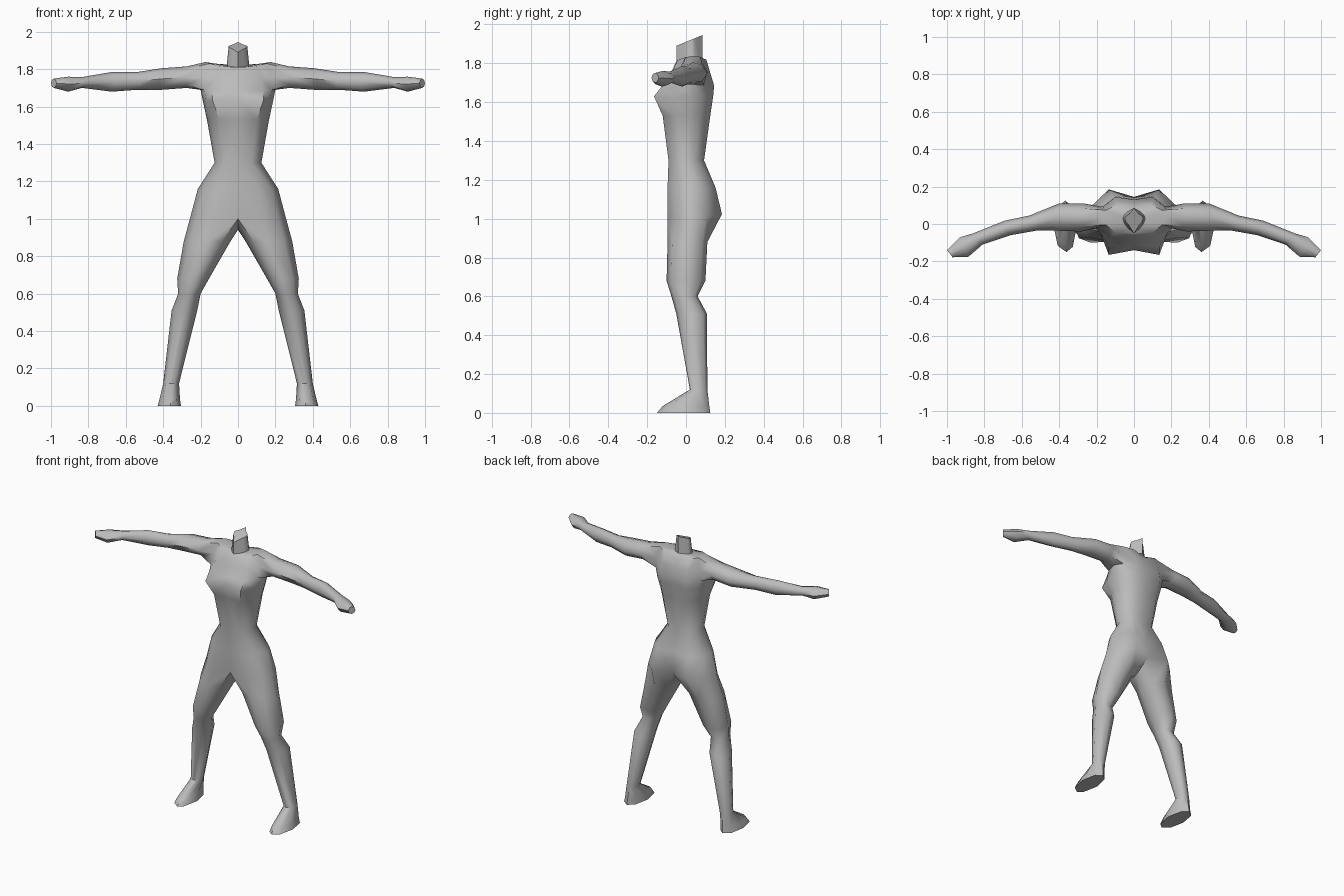
import bpy, bmesh, math

skin = bpy.data.materials.new("plain_grey")
skin.diffuse_color = (0.5, 0.5, 0.5, 1)

bm = bmesh.new()


def lerp(a, b, t):
    return a + (b - a) * t


def half_row(zf, zb, lift, w, xf, fc, ff, sy, bb, bc, xb):
    """Seven points from front centre round the side to back centre."""
    pts = [(0, fc), (xf, ff), (lerp(xf, w, .68), lerp(ff, sy, .48)), (w, sy),
           (lerp(xb, w, .68), lerp(bb, sy, .48)), (xb, bb), (0, bc)]
    return [bm.verts.new((x, y, lerp(zf, zb, (y - fc) / (bc - fc)) + lift * x / w))
            for x, y in pts]


def bridge(a, b, closed=True, skip=()):
    n = len(a)
    for i in range(n if closed else n - 1):
        if i not in skip:
            j = (i + 1) % n
            bm.faces.new((a[i], b[i], b[j], a[j]))


# Torso rows: front z, back z, side lift, half width, front x, front centre y,
# front y, side y, back y, back centre y, back x
rows = [half_row(*r) for r in [
    (1.89, 1.945, 0, .05, .025, -.05, -.01, .03, .055, .085, .025),     # neck top
    (1.81, 1.83, 0, .06, .03, -.05, -.025, .03, .065, .085, .035),      # neck base
    (1.79, 1.795, .045, .175, .10, -.06, -.045, .04, .105, .10, .09),   # shoulder
    (1.74, 1.74, .02, .20, .12, -.08, -.07, .04, .125, .115, .10),      # mid shoulder
    (1.68, 1.68, .01, .20, .135, -.115, -.12, .035, .145, .13, .10),    # armpit
    (1.63, 1.63, 0, .188, .135, -.14, -.165, .03, .14, .125, .10),      # chest
    (1.53, 1.53, 0, .166, .10, -.115, -.12, .01, .125, .115, .09),      # ribs
    (1.30, 1.30, 0, .125, .07, -.09, -.09, 0, .093, .088, .07),         # waist
    (1.16, 1.16, 0, .215, .11, -.09, -.095, .02, .152, .13, .11),       # hips
    (1.00, 1.02, 0, .255, .13, -.085, -.095, .02, .185, .145, .135),    # seat
]]
for k in range(len(rows) - 1):
    bridge(rows[k], rows[k + 1], False, skip=(2, 3) if k in (2, 3) else ())
bm.faces.new(rows[0])                                                   # neck cap

# Arm: front x, front y, back x, back y, low z, high z
S, M, A = rows[2:5]
ring = [A[2], A[3], A[4], M[4], S[4], S[3], S[2], M[2]]
bm.verts.remove(M[3])
T = (.18, .5, .82, 1, .82, .5, .18, 0)
H = (.13, 0, .13, .5, .87, 1, .87, .5)
for xf, yf, xb, yb, lo, hi in [
        (.28, -.04, .27, .11, 1.70, 1.815),
        (.42, -.035, .40, .11, 1.69, 1.805),
        (.52, -.035, .56, .045, 1.69, 1.785),
        (.66, -.06, .69, .018, 1.68, 1.785),
        (.81, -.11, .86, -.05, 1.70, 1.758),
        (.885, -.175, .93, -.07, 1.68, 1.76),
        (.97, -.178, 1.0, -.14, 1.70, 1.75)]:
    new = [bm.verts.new((lerp(xf, xb, t), lerp(yf, yb, t), lerp(lo, hi, h)))
           for t, h in zip(T, H)]
    bridge(ring, new)
    ring = new
bm.faces.new(ring)                                                      # hand end

# Leg: z, inner x, outer x, front y, back y
ring = rows[-1] + [bm.verts.new((0, .02, .94))]
T = (.18, .45, .82, 1, .85, .5, .18, 0)
H = (.1, 0, .12, .5, .88, 1, .88, .5)
for z, xi, xo, yf, yb in [
        (.88, .04, .29, -.095, .11),
        (.68, .155, .325, -.10, .10),
        (.60, .20, .32, -.075, .06),
        (.51, .218, .355, -.05, .108),
        (.12, .315, .40, .02, .11),
        (.035, .31, .42, -.12, .12),
        (0, .305, .43, -.15, .125)]:
    new = [bm.verts.new((lerp(xi, xo, t), lerp(yf, yb, h), z)) for t, h in zip(T, H)]
    bridge(ring, new)
    ring = new
bm.faces.new(ring)                                                      # sole

# Mirror the half body
bmesh.ops.mirror(bm, geom=bm.verts[:] + bm.edges[:] + bm.faces[:],
                 axis='X', merge_dist=.0005)
bmesh.ops.remove_doubles(bm, verts=bm.verts[:], dist=.0005)
bmesh.ops.recalc_face_normals(bm, faces=bm.faces[:])

me = bpy.data.meshes.new("body")
bm.to_mesh(me)
bm.free()
me.materials.append(skin)
body = bpy.data.objects.new("body", me)
bpy.context.collection.objects.link(body)
bpy.context.view_layer.objects.active = body
body.select_set(True)
bpy.ops.object.shade_smooth_by_angle(angle=math.radians(55))
